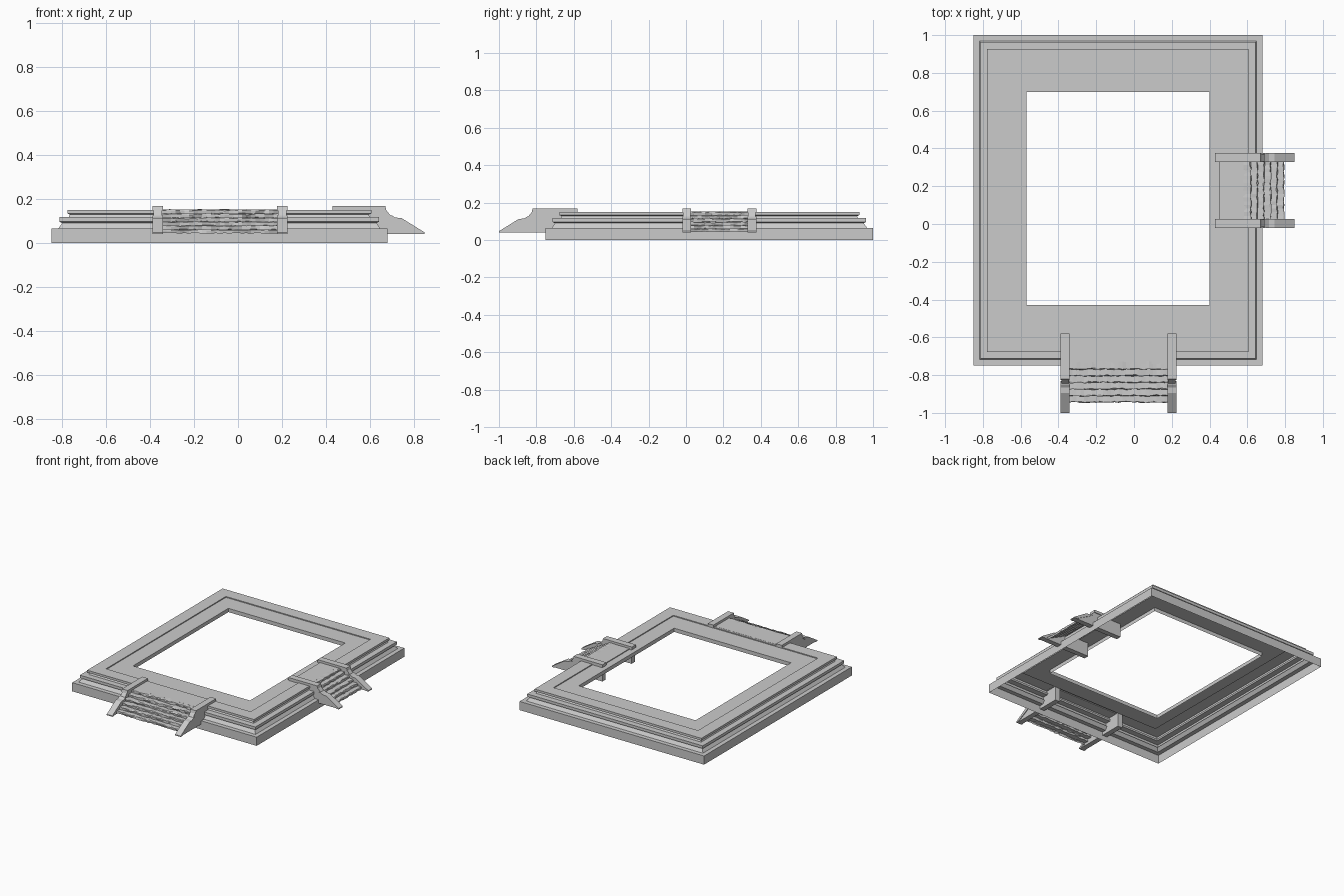
import bpy, bmesh, math, random
from mathutils import Vector

if "Cube" in bpy.data.objects:
    bpy.data.objects.remove(bpy.data.objects["Cube"])

random.seed(4)


def finish(bm, name, loc=(0, 0, 0), turn=0.0):
    bmesh.ops.recalc_face_normals(bm, faces=bm.faces)
    mesh = bpy.data.meshes.new(name)
    bm.to_mesh(mesh)
    bm.free()
    ob = bpy.data.objects.new(name, mesh)
    bpy.context.collection.objects.link(ob)
    ob.location = loc
    ob.rotation_euler.z = turn
    return ob


def prism(bm, outline, w0, w1):
    """Extrude a (u, z) outline sideways from w0 to w1."""
    a = [bm.verts.new((u, w0, z)) for u, z in outline]
    b = [bm.verts.new((u, w1, z)) for u, z in outline]
    bm.faces.new(a)
    bm.faces.new(b[::-1])
    n = len(a)
    for i in range(n):
        j = (i + 1) % n
        bm.faces.new((a[j], a[i], b[i], b[j]))


# Platform: moulded rectangular shell, open underneath, with an open court
X0, X1, Y0, Y1 = -0.85, 0.68, -0.75, 1.0
moulding = [(0, 0), (0, .065), (.032, .065), (.05, .09), (.037, .096),
            (.037, .117), (.08, .117), (.085, .128), (.073, .133),
            (.073, .15), (.165, .15), (.165, .143)]
rings = [(X0 + d, X1 - d, Y0 + d, Y1 - d, z) for d, z in moulding]
rings += [(-.57, .40, -.43, .70, z) for z in (.143, .115)]
bm = bmesh.new()
loops = [[bm.verts.new((x, y, z)) for x, y in ((a, c), (b, c), (b, d), (a, d))]
         for a, b, c, d, z in rings]
for lo, hi in zip(loops, loops[1:]):
    for i in range(4):
        j = (i + 1) % 4
        bm.faces.new((lo[i], lo[j], hi[j], hi[i]))
finish(bm, "platform")

# Side wall and coping outlines, u runs outward from the platform
WALL = [(.004, .04), (.42, .04), (.30, .112), (.27, .118), (.245, .148),
        (.004, .148)]
CAP = [(0, .148), (.245, .148), (.24, .168), (0, .168)]
SLOPE_CAP = [(.25, .125), (.27, .125), (.285, .115), (.315, .112), (.42, .047),
             (.42, .04), (.40, .04), (.29, .098)]
STEPS = 6


def staircase(name, loc, turn, half, columns):
    # Parapets on both sides
    bm = bmesh.new()
    for side in (-1, 1):
        outer, inner = side * half, side * (half - .047)
        prism(bm, WALL, outer - side * .005, inner + side * .003)
        prism(bm, CAP, outer, inner)
        prism(bm, SLOPE_CAP, outer, inner)
    finish(bm, name + "_parapets", loc, turn)

    w = half - .044
    # Landing slab
    bm = bmesh.new()
    prism(bm, [(.02, .145), (.16, .145), (.16, .151), (.02, .151)], -w, w)
    finish(bm, name + "_landing", loc, turn)

    # Worn stone steps: uneven stair sheet
    run, rise = .21 / STEPS, .108 / STEPS
    line = [(.15, .151)]
    for k in range(STEPS):
        u, z = .155 + run * (k + 1), .151 - rise * k
        line += [(u - .004, z), (u, z - .004), (u - .002, z - rise)]
    bm = bmesh.new()
    grid = []
    for i in range(columns + 1):
        y = -w + 2 * w * i / columns
        grid.append([bm.verts.new((u + random.uniform(-.004, .004), y,
                                   z + random.uniform(-.002, .002)))
                     for u, z in line])
    for p, q in zip(grid, grid[1:]):
        for j in range(len(line) - 1):
            bm.faces.new((p[j], p[j + 1], q[j + 1], q[j]))
    bmesh.ops.recalc_face_normals(bm, faces=bm.faces)
    if sum(f.normal.z for f in bm.faces) < 0:
        bmesh.ops.reverse_faces(bm, faces=bm.faces)
    mesh_ob = finish(bm, name + "_steps", loc, turn)
    return mesh_ob


staircase("front_stairs", (-.082, -.58, 0), -math.pi / 2, .307, 26)
staircase("side_stairs", (.43, .178, 0), 0, .198, 16)
